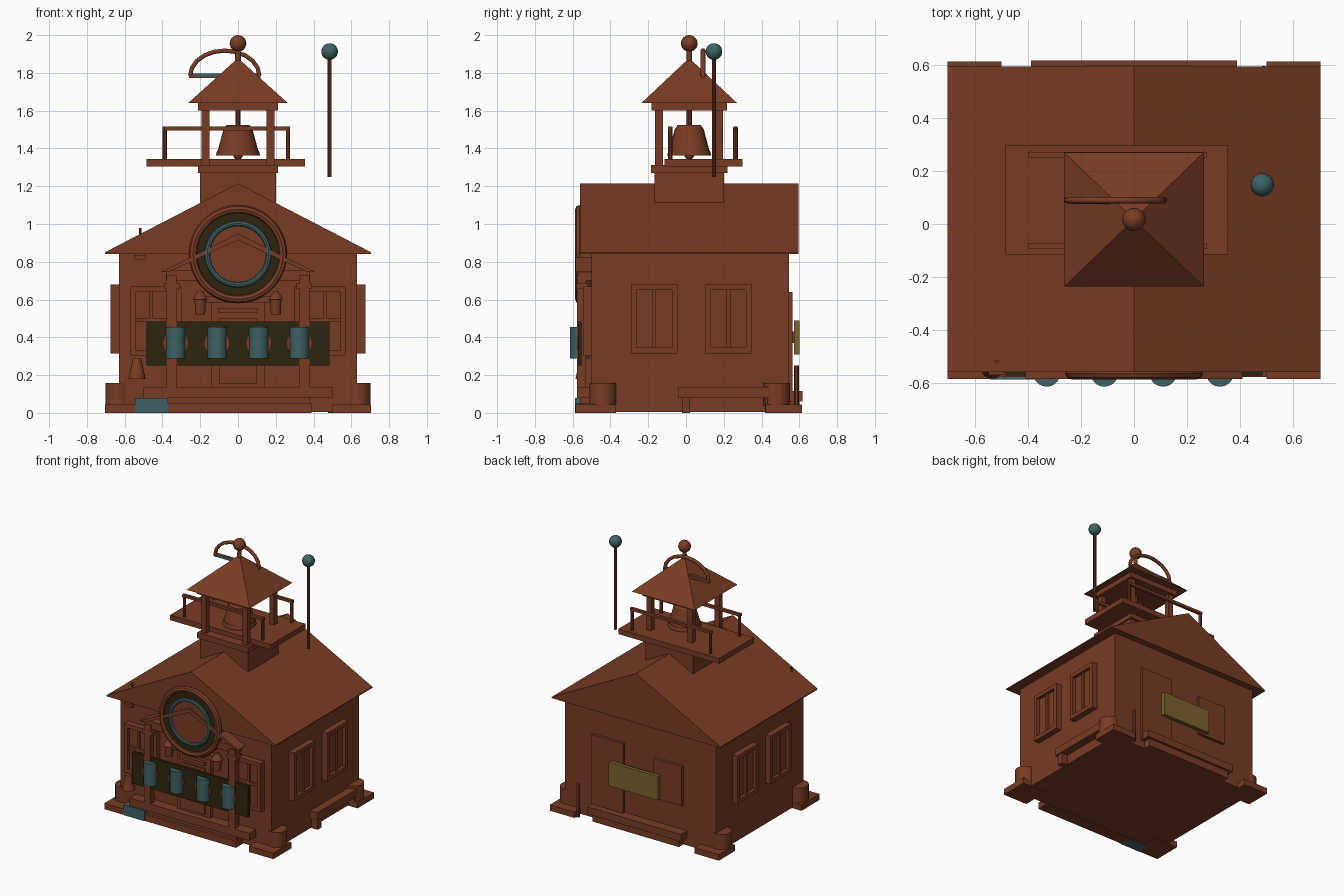
import bpy, math
from mathutils import Vector

if "Cube" in bpy.data.objects:
    bpy.data.objects.remove(bpy.data.objects["Cube"])


def material(name, col):
    m = bpy.data.materials.new(name)
    m.diffuse_color = (*col, 1)
    m.use_nodes = True
    m.node_tree.nodes["Principled BSDF"].inputs["Base Color"].default_value = m.diffuse_color
    return m


BROWN = material("brick_brown", (0.19, 0.045, 0.018))
TEAL = material("slate_teal", (0.05, 0.12, 0.125))
DARK = material("dark_olive", (0.028, 0.018, 0.005))
GOLD = material("dull_gold", (0.2, 0.12, 0.025))


def finish(name, mat, smooth=False):
    o = bpy.context.object
    o.name = name
    o.data.materials.append(mat)
    if smooth:
        bpy.ops.object.shade_smooth_by_angle(angle=math.radians(35))
    return o


def box(name, x0, x1, y0, y1, z0, z1, mat=BROWN):
    bpy.ops.mesh.primitive_cube_add(size=1, location=((x0 + x1) / 2, (y0 + y1) / 2, (z0 + z1) / 2))
    o = finish(name, mat)
    o.scale = (x1 - x0, y1 - y0, z1 - z0)
    return o


def cone(name, x, y, z0, z1, r0, r1, mat=BROWN, n=20):
    bpy.ops.mesh.primitive_cone_add(vertices=n, radius1=r0, radius2=r1, depth=z1 - z0,
                                    location=(x, y, (z0 + z1) / 2))
    return finish(name, mat, True)


def ball(name, x, y, z, r, mat=BROWN):
    bpy.ops.mesh.primitive_uv_sphere_add(segments=20, ring_count=12, radius=r, location=(x, y, z))
    return finish(name, mat, True)


def ring(name, y, z, r, t, mat=BROWN, depth=1.0):
    bpy.ops.mesh.primitive_torus_add(major_segments=36, minor_segments=8, major_radius=r, minor_radius=t,
                                     location=(0, y, z), rotation=(math.pi / 2, 0, 0))
    o = finish(name, mat, True)
    o.scale = (1, 1, depth)
    return o


def disc(name, x, y0, y1, z, r, mat, n=36):
    bpy.ops.mesh.primitive_cylinder_add(vertices=n, radius=r, depth=y1 - y0, location=(x, (y0 + y1) / 2, z),
                                        rotation=(math.pi / 2, 0, 0))
    return finish(name, mat, True)


def prism(name, pts, y0, y1, mat=BROWN):
    # xz profile extruded along y
    n = len(pts)
    v = [(x, y0, z) for x, z in pts] + [(x, y1, z) for x, z in pts]
    f = [list(range(n)), list(range(2 * n - 1, n - 1, -1))]
    f += [[i, i + n, (i + 1) % n + n, (i + 1) % n] for i in range(n)]
    me = bpy.data.meshes.new(name)
    me.from_pydata(v, [], f)
    o = bpy.data.objects.new(name, me)
    bpy.context.collection.objects.link(o)
    me.materials.append(mat)
    return o


# main walls and gable roof
box("walls", -0.63, 0.63, -0.5, 0.545, 0.005, 0.86)
prism("roof", [(-0.705, 0.842), (0.705, 0.842), (0.705, 0.85), (0, 1.215), (-0.705, 0.85)], -0.56, 0.595)

# corner plinths
for s in (-1, 1):
    for nm, y0, y1, yc in (("front", -0.585, -0.37, -0.44), ("back", 0.42, 0.615, 0.48)):
        a, b = sorted((s * 0.5, s * 0.705))
        box(nm + "_corner_slab", a, b, y0, y1, 0, 0.045)
        cone(nm + "_corner_drum", s * 0.632, yc, 0.04, 0.157, 0.07, 0.07)

# side windows: frame bars, recessed pane, mullion
for s in (-1, 1):
    for yc in (-0.168, 0.225):
        def side(nm, d, y0, y1, z0, z1):
            a, b = sorted((s * 0.62, s * d))
            box("side_window_" + nm, a, b, yc + y0, yc + y1, z0, z1)
        side("pane", 0.65, -0.1, 0.1, 0.33, 0.66)
        side("jamb", 0.675, -0.123, -0.093, 0.315, 0.68)
        side("jamb", 0.675, 0.093, 0.123, 0.315, 0.68)
        side("head", 0.675, -0.1, 0.1, 0.65, 0.68)
        side("sill", 0.675, -0.1, 0.1, 0.315, 0.345)
        side("mullion", 0.665, -0.01, 0.01, 0.34, 0.655)

# side bench
box("bench_seat", 0.62, 0.69, -0.04, 0.485, 0.08, 0.137)
for y in (0.0, 0.44):
    box("bench_leg", 0.63, 0.68, y - 0.022, y + 0.022, 0, 0.085)

# front steps
box("porch_step", -0.5, 0.5, -0.578, -0.49, 0.08, 0.137)
box("lower_step", -0.39, 0.39, -0.582, -0.49, 0, 0.05)
box("step_riser", -0.38, 0.38, -0.56, -0.49, 0.04, 0.09)
box("teal_mat", -0.545, -0.37, -0.588, -0.5, 0, 0.078, TEAL)

# front windows and columns
for s in (-1, 1):
    def front(nm, x0, x1, y, z0, z1):
        a, b = sorted((s * x0, s * x1))
        box(nm, a, b, y, -0.49, z0, z1)
    front("front_window_pane", 0.31, 0.56, -0.52, 0.31, 0.66)
    front("front_window_jamb", 0.54, 0.57, -0.545, 0.3, 0.67)
    front("front_window_jamb", 0.3, 0.33, -0.545, 0.3, 0.67)
    front("front_window_head", 0.31, 0.56, -0.545, 0.64, 0.67)
    front("front_window_sill", 0.31, 0.56, -0.545, 0.3, 0.33)
    front("front_window_mullion", 0.45, 0.47, -0.535, 0.32, 0.65)
    front("front_window_bar", 0.32, 0.55, -0.535, 0.48, 0.5)
    a, b = sorted((s * 0.325, s * 0.378))
    box("porch_column", a, b, -0.578, -0.53, 0.12, 0.73)
    a, b = sorted((s * 0.31, s * 0.393))
    box("column_capital", a, b, -0.58, -0.52, 0.655, 0.685)
    # wall lanterns
    cone("lantern_body", s * 0.2, -0.535, 0.52, 0.6, 0.026, 0.03)
    cone("lantern_cap", s * 0.2, -0.535, 0.6, 0.645, 0.04, 0.012)
    # portico rake
    prism("portico_rake", [(s * 0.41, 0.745), (s * 0.37, 0.745), (0, 0.915), (0, 0.95)], -0.585, -0.5)

# door
box("door", -0.14, 0.14, -0.53, -0.49, 0.137, 0.6)
box("door_panel", -0.1, 0.1, -0.54, -0.5, 0.155, 0.5)
box("door_rail", -0.105, 0.105, -0.555, -0.5, 0.53, 0.555)
box("door_lintel", -0.17, 0.17, -0.55, -0.49, 0.585, 0.62)
box("portico_beam", -0.38, 0.38, -0.568, -0.49, 0.7, 0.755)

# dark banner with teal drums
box("dark_banner", -0.485, 0.485, -0.572, -0.552, 0.25, 0.485, DARK)
for x in (-0.33, -0.112, 0.11, 0.325):
    cone("teal_drum", x, -0.563, 0.288, 0.455, 0.052, 0.052, TEAL)
    disc("drum_rosette", x, -0.578, -0.56, 0.37, 0.066, BROWN, 16)

# round gable medallion
disc("medallion_back", 0, -0.568, -0.49, 0.84, 0.255, BROWN)
ring("medallion_outer_ring", -0.565, 0.84, 0.238, 0.022)
disc("medallion_dark", 0, -0.573, -0.55, 0.84, 0.218, DARK)
disc("medallion_face", 0, -0.577, -0.56, 0.84, 0.155, BROWN)
ring("medallion_teal_ring", -0.577, 0.84, 0.163, 0.014, TEAL, 0.8)

# hanging hand bell and hook on the left
cone("hand_bell", -0.535, -0.54, 0.18, 0.29, 0.045, 0.022)
box("eave_hook", -0.55, -0.49, -0.57, -0.54, 0.812, 0.835)
cone("eave_pin", -0.518, -0.52, 0.9, 0.98, 0.007, 0.007, n=8)

# back: door, window, sign, step, post
box("back_door", 0.13, 0.395, 0.53, 0.565, 0.07, 0.64)
box("back_window", -0.36, -0.125, 0.53, 0.565, 0.3, 0.6)
box("back_sign", -0.185, 0.225, 0.572, 0.6, 0.31, 0.49, GOLD)
box("back_sign_bracket", -0.1, 0.14, 0.54, 0.575, 0.37, 0.43)
box("back_step", -0.39, 0.39, 0.53, 0.618, 0.06, 0.115)
box("back_step_base", -0.36, 0.36, 0.53, 0.6, 0.005, 0.065)
cone("back_post", 0.49, 0.585, 0.0, 0.25, 0.013, 0.013, n=10)

# belfry base, platform, railing
CY = 0.017
box("belfry_base", -0.2, 0.2, CY - 0.183, CY + 0.183, 1.115, 1.31)
box("belfry_cornice", -0.212, 0.212, CY - 0.202, CY + 0.202, 1.27, 1.312)
box("platform", -0.485, 0.355, -0.115, 0.298, 1.305, 1.345)
for y in (-0.083, 0.262):
    box("rail", -0.4, 0.275, y - 0.011, y + 0.011, 1.495, 1.515)
    for x in (-0.388, 0.265):
        cone("rail_post", x, y, 1.34, 1.51, 0.012, 0.012, n=10)

# belfry posts, beam, pyramid roof, finial
for x in (-0.172, 0.172):
    for y in (CY - 0.16, CY + 0.16):
        box("belfry_post", x - 0.02, x + 0.02, y - 0.02, y + 0.02, 1.31, 1.61)
box("belfry_beam", -0.212, 0.212, CY - 0.2, CY + 0.2, 1.602, 1.645)
bpy.ops.mesh.primitive_cone_add(vertices=4, radius1=math.sqrt(0.5), radius2=0.01, depth=0.235,
                                location=(0, CY, 1.7575), rotation=(0, 0, math.pi / 4))
bpy.ops.object.transform_apply(location=False, rotation=True, scale=False)
finish("belfry_roof", BROWN).scale = (0.528, 0.508, 1)
cone("finial_stem", 0, CY, 1.85, 1.93, 0.016, 0.014)
ball("finial_ball", 0, CY, 1.956, 0.044)

# bell
cone("bell_lip", 0, CY, 1.362, 1.39, 0.117, 0.11)
cone("bell_body", 0, CY, 1.385, 1.505, 0.108, 0.076)
cone("bell_crown", 0, CY, 1.503, 1.525, 0.076, 0.06)
cone("bell_hanger", 0, CY, 1.52, 1.61, 0.014, 0.014, n=10)
ball("bell_clapper", 0, CY, 1.365, 0.025)

# arch behind the finial
cu = bpy.data.curves.new("roof_arch", 'CURVE')
cu.dimensions = '3D'
cu.bevel_depth = 0.013
cu.bevel_resolution = 1
sp = cu.splines.new('POLY')
sp.points.add(10)
for i, p in enumerate(sp.points):
    a = math.pi * i / 10
    p.co = (-0.07 + 0.183 * math.cos(a), 0.09, 1.785 + 0.133 * math.sin(a), 1)
arch = bpy.data.objects.new("roof_arch", cu)
bpy.context.collection.objects.link(arch)
cu.materials.append(BROWN)
box("arch_bar", -0.26, 0.12, 0.082, 0.1, 1.773, 1.797)
box("arch_bar_face", -0.23, 0.09, 0.076, 0.083, 1.777, 1.797, TEAL)

# tall pole with teal ball
cone("pole", 0.485, 0.148, 1.25, 1.89, 0.011, 0.011, n=10)
ball("pole_ball", 0.485, 0.148, 1.913, 0.044, TEAL)
